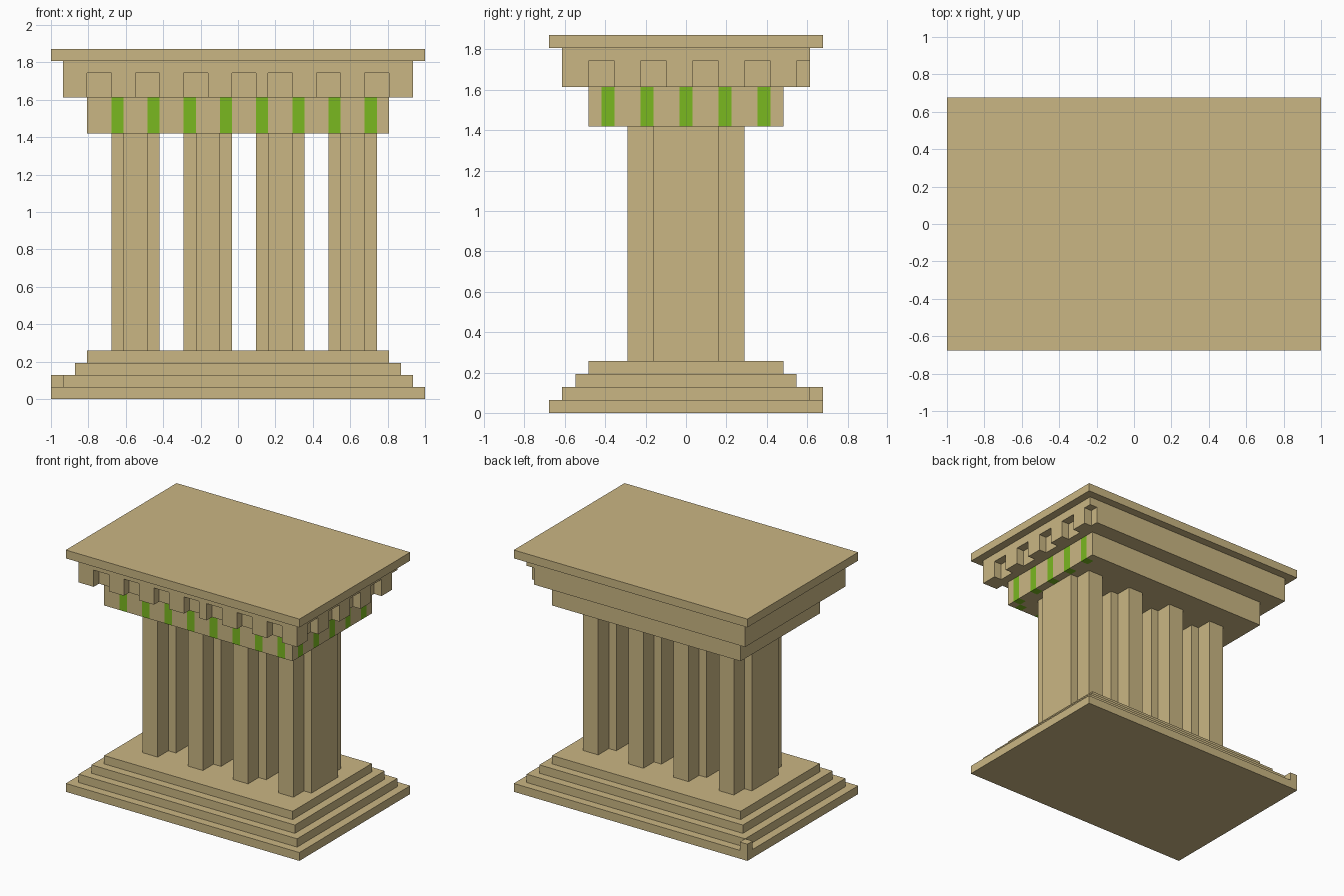
import bpy, bmesh
from mathutils import Vector

if "Cube" in bpy.data.objects:
    bpy.data.objects.remove(bpy.data.objects["Cube"])

U = 2 / 31  # one block unit; the model is 31 x 21 x 29 units


def material(name, rgb):
    m = bpy.data.materials.new(name)
    m.diffuse_color = (*rgb, 1)
    m.use_nodes = True
    m.node_tree.nodes["Principled BSDF"].inputs["Base Color"].default_value = m.diffuse_color
    return m


STONE = material("sandstone", (0.591, 0.468, 0.227))
GREEN = material("green", (0.195, 0.479, 0.0144))


def add_box(bm, x0, x1, y0, y1, z0, z1):
    verts = bmesh.ops.create_cube(bm, size=1)["verts"]
    for v in verts:
        v.co = Vector((x1 if v.co.x > 0 else x0,
                       y1 if v.co.y > 0 else y0,
                       z1 if v.co.z > 0 else z0))


def finish(bm, name, mats=(STONE,)):
    bmesh.ops.scale(bm, vec=(U, U, U), verts=bm.verts)
    me = bpy.data.meshes.new(name)
    bm.to_mesh(me)
    bm.free()
    for m in mats:
        me.materials.append(m)
    ob = bpy.data.objects.new(name, me)
    bpy.context.collection.objects.link(ob)
    return ob


def box(name, *bounds):
    bm = bmesh.new()
    add_box(bm, *bounds)
    return finish(bm, name)


# Stepped base
for i in range(4):
    hx, hy = 15.5 - i, 10.5 - i
    box(f"base_step_{i + 1}", -hx, hx, -hy, hy, i, i + 1)

# Small block on the back left corner of the lowest step
box("corner_block", -15.5, -14.5, 9.5, 10.5, 1, 2)

# Columns with a cross-shaped section
for i, cx in enumerate((-8.5, -2.5, 3.5, 9.5)):
    half = [(2, 2.5), (1, 2.5), (1, 4.5)]
    right = [(x, -y) for x, y in half[::-1]] + half
    outline = right + [(-x, -y) for x, y in right]
    bm = bmesh.new()
    face = bm.faces.new([bm.verts.new((cx + x, y, 4)) for x, y in outline])
    ext = bmesh.ops.extrude_face_region(bm, geom=[face], use_keep_orig=True)
    top = [g for g in ext["geom"] if isinstance(g, bmesh.types.BMVert)]
    bmesh.ops.translate(bm, vec=(0, 0, 18), verts=top)
    bmesh.ops.recalc_face_normals(bm, faces=bm.faces)
    finish(bm, f"column_{i + 1}")

# Architrave: green stripes cut into the front and right sides
FRONT = range(-10, 12, 3)
RIGHT = range(-6, 7, 3)
bm = bmesh.new()
add_box(bm, -12.5, 12.5, -7.5, 7.5, 22, 25)
cuts = [((1, 0, 0), c + s) for c in FRONT for s in (-.5, .5)]
cuts += [((0, 1, 0), c + s) for c in RIGHT for s in (-.5, .5)]
for n, d in cuts:
    bmesh.ops.bisect_plane(bm, geom=bm.verts[:] + bm.edges[:] + bm.faces[:],
                           plane_co=Vector(n) * d, plane_no=n)
for f in bm.faces:
    c = f.calc_center_median()
    on_front = c.y < -6.5 and any(abs(c.x - s) < .5 for s in FRONT)
    on_right = c.x > 11.5 and any(abs(c.y - s) < .5 for s in RIGHT)
    f.material_index = int(on_front or on_right)
finish(bm, "architrave", (STONE, GREEN))

# Frieze with notches between the teeth on the front and right sides
frieze = box("frieze", -14.5, 14.5, -9.5, 9.5, 25, 28)
bm = bmesh.new()
for x in (-12.5, -8.5, -4.5, -0.5, 2.5, 6.5, 10.5):
    add_box(bm, x, x + 2, -10.5, -8.5, 24, 27)
for y in (-7.5, -3.5, 0.5, 4.5, 8.5):
    add_box(bm, 13.5, 15.5, y, y + 2, 24, 27)
cutter = finish(bm, "notch_cutter")
cutter.hide_render = True
cutter.display_type = 'WIRE'
mod = frieze.modifiers.new("notches", 'BOOLEAN')
mod.operation = 'DIFFERENCE'
mod.solver = 'EXACT'
mod.object = cutter

# Flat cornice slab on top
box("cornice", -15.5, 15.5, -10.5, 10.5, 28, 29)
